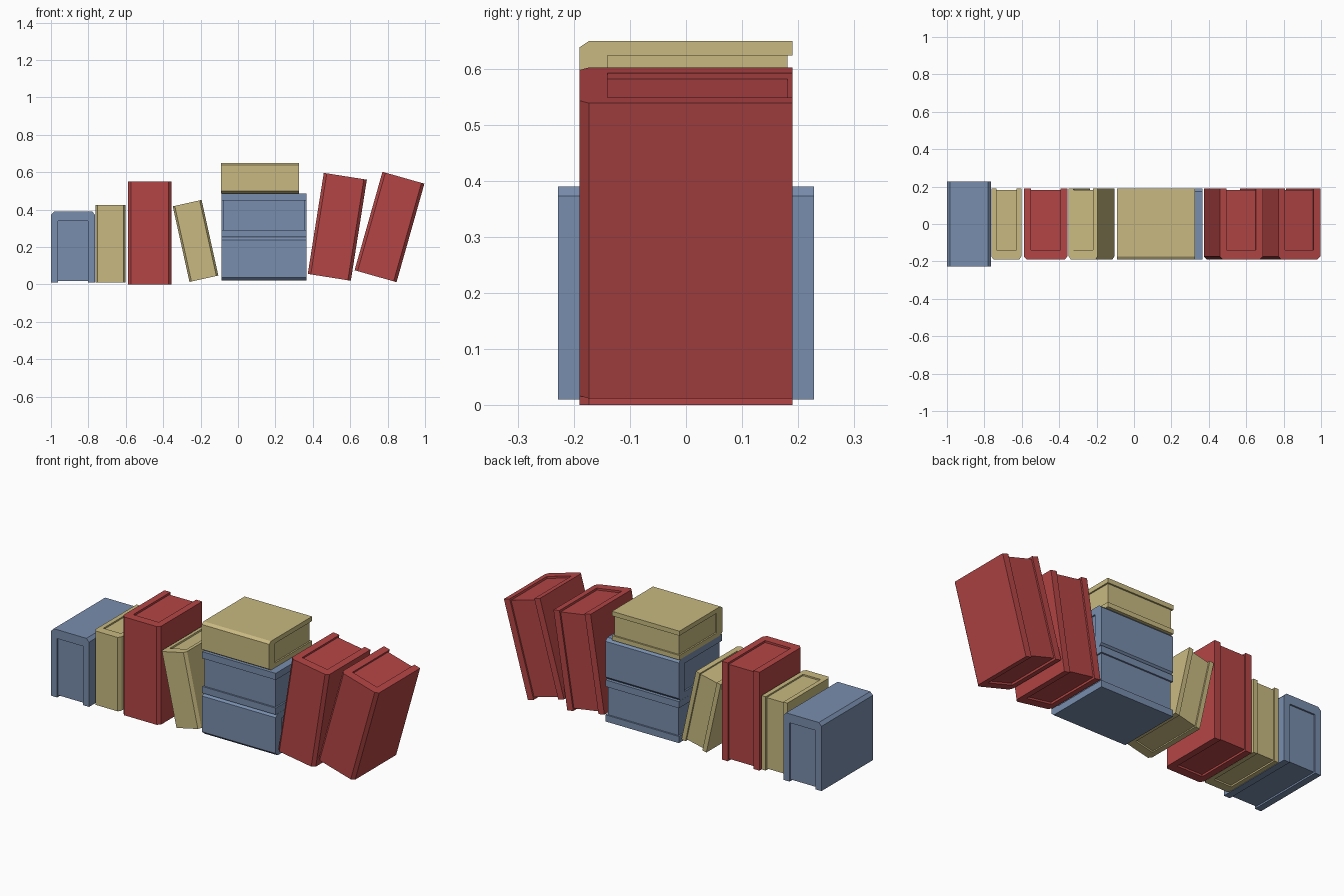
import bpy, bmesh
from math import radians

if "Cube" in bpy.data.objects:
    bpy.data.objects.remove(bpy.data.objects["Cube"])


def material(name, rgb):
    m = bpy.data.materials.new(name)
    m.diffuse_color = (*rgb, 1)
    m.use_nodes = True
    m.node_tree.nodes["Principled BSDF"].inputs["Base Color"].default_value = m.diffuse_color
    return m


BLUE = material("blue", (0.19, 0.27, 0.42))
RED = material("red", (0.46, 0.06, 0.06))
TAN = material("tan", (0.58, 0.49, 0.22))


def prism(name, outline, z0, z1, mat):
    """Extrude a flat xy outline from z0 to z1."""
    bm = bmesh.new()
    face = bm.faces.new([bm.verts.new((x, y, z0)) for x, y in outline])
    top = bmesh.ops.extrude_face_region(bm, geom=[face])["geom"]
    bmesh.ops.translate(bm, vec=(0, 0, z1 - z0),
                        verts=[v for v in top if isinstance(v, bmesh.types.BMVert)])
    bmesh.ops.recalc_face_normals(bm, faces=bm.faces)
    me = bpy.data.meshes.new(name)
    bm.to_mesh(me)
    bm.free()
    me.materials.append(mat)
    ob = bpy.data.objects.new(name, me)
    bpy.context.collection.objects.link(ob)
    return ob


def book(name, mat, t, h, loc, rot=(0, 0, 0), d=0.38):
    """Book standing upright, spine facing -y: t thick, d deep, h tall."""
    a, b = t / 2, d / 2
    board, cham, spine, inset = 0.16 * t, 0.07 * t, 0.05, 0.009
    # Cover: U-shaped section with chamfered spine corners
    half = [(a - cham, -b), (a, -b + 0.017), (a, b),
            (a - board, b), (a - board, -b + spine)]
    outline = half + [(-x, y) for x, y in reversed(half)]
    cover = prism(name + "_cover", outline, -h / 2, h / 2, mat)
    # Page block, recessed at both ends and the fore edge
    w, z = a - board, h / 2 - 0.02 * h
    pages = prism(name + "_pages",
                  [(-w, -b + spine), (w, -b + spine), (w, b - inset), (-w, b - inset)],
                  -z, z, mat)
    pages.parent = cover
    cover.location = loc
    cover.rotation_euler = [radians(r) for r in rot]


# Book resting on its fore edge, spine up
book("spine_up_book", BLUE, 0.236, 0.456, (-0.882, 0, 0.20), (-90, 0, 0))

# Upright and leaning books
book("short_upright_book", TAN, 0.16, 0.414, (-0.682, 0, 0.218))
book("tall_upright_book", RED, 0.234, 0.551, (-0.472, 0, 0.2755))
book("short_leaning_book", TAN, 0.158, 0.414, (-0.227, 0, 0.2325), (0, -12.5, 0))
book("tall_leaning_book", RED, 0.233, 0.547, (0.531, 0, 0.308), (0, 9, 0))
book("end_leaning_book", RED, 0.233, 0.547, (0.81, 0, 0.307), (0, 15.8, 0))

# Stack of flat books, the middle one turned spine to the back
book("stack_bottom_book", BLUE, 0.233, 0.456, (0.139, 0, 0.137), (0, 90, 0))
book("stack_middle_book", BLUE, 0.232, 0.456, (0.139, 0, 0.37), (0, 90, 180))
book("stack_top_book", TAN, 0.162, 0.418, (0.117, 0, 0.568), (0, 90, 0))
